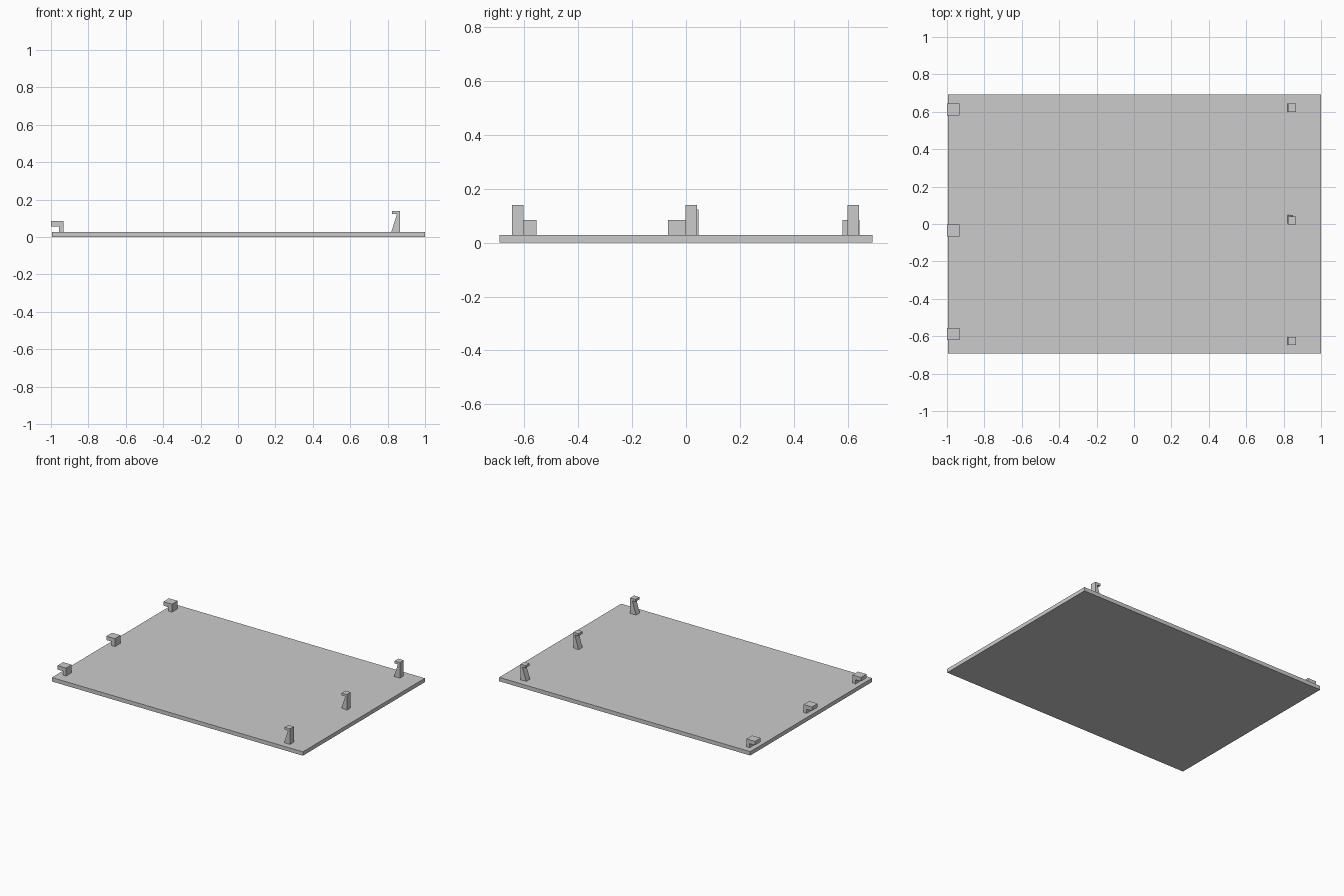
import bpy
import bmesh

old = bpy.data.objects.get("Cube")
if old:
    bpy.data.objects.remove(old, do_unlink=True)

grey = bpy.data.materials.new("plain_grey")
grey.use_nodes = True
colour = (0.6, 0.6, 0.6, 1)
grey.diffuse_color = colour
grey.node_tree.nodes["Principled BSDF"].inputs["Base Color"].default_value = colour


def extrude_profile(name, profile, y0, y1):
    """Extrude a closed x-z profile from y0 to y1."""
    bm = bmesh.new()
    face = bm.faces.new([bm.verts.new((x, y0, z)) for x, z in profile])
    ext = bmesh.ops.extrude_face_region(bm, geom=[face])
    verts = [g for g in ext["geom"] if isinstance(g, bmesh.types.BMVert)]
    bmesh.ops.translate(bm, verts=verts, vec=(0, y1 - y0, 0))
    bmesh.ops.recalc_face_normals(bm, faces=bm.faces)
    mesh = bpy.data.meshes.new(name)
    bm.to_mesh(mesh)
    bm.free()
    mesh.materials.append(grey)
    obj = bpy.data.objects.new(name, mesh)
    bpy.context.collection.objects.link(obj)
    return obj


top = 0.028

# Flat base panel
extrude_profile("base_panel", [(-0.995, 0), (1, 0), (1, top), (-0.995, top)], -0.692, 0.692)

# Fixed hooks overhanging the right edge
hook = [(-0.958, top), (-0.932, top), (-0.932, 0.085),
        (-1, 0.085), (-1, 0.057), (-0.958, 0.057)]
for place, y in (("front", -0.62), ("middle", -0.066), ("back", 0.581)):
    extrude_profile(place + "_edge_hook", hook, y, y + 0.064)

# Taller snap clips: upright with a lip, braced by a tapered rib
clip = [(0.85, top), (0.866, top), (0.866, 0.14),
        (0.824, 0.14), (0.824, 0.123), (0.85, 0.123)]
rib = [(0.82, top), (0.85, top), (0.85, 0.123)]
for place, y, shift in (("front", -0.647, 0), ("middle", -0.002, 0.006), ("back", 0.6, 0)):
    extrude_profile(place + "_snap_clip", clip, y, y + 0.043)
    extrude_profile(place + "_clip_rib", rib, y + shift, y + 0.043 + shift)
